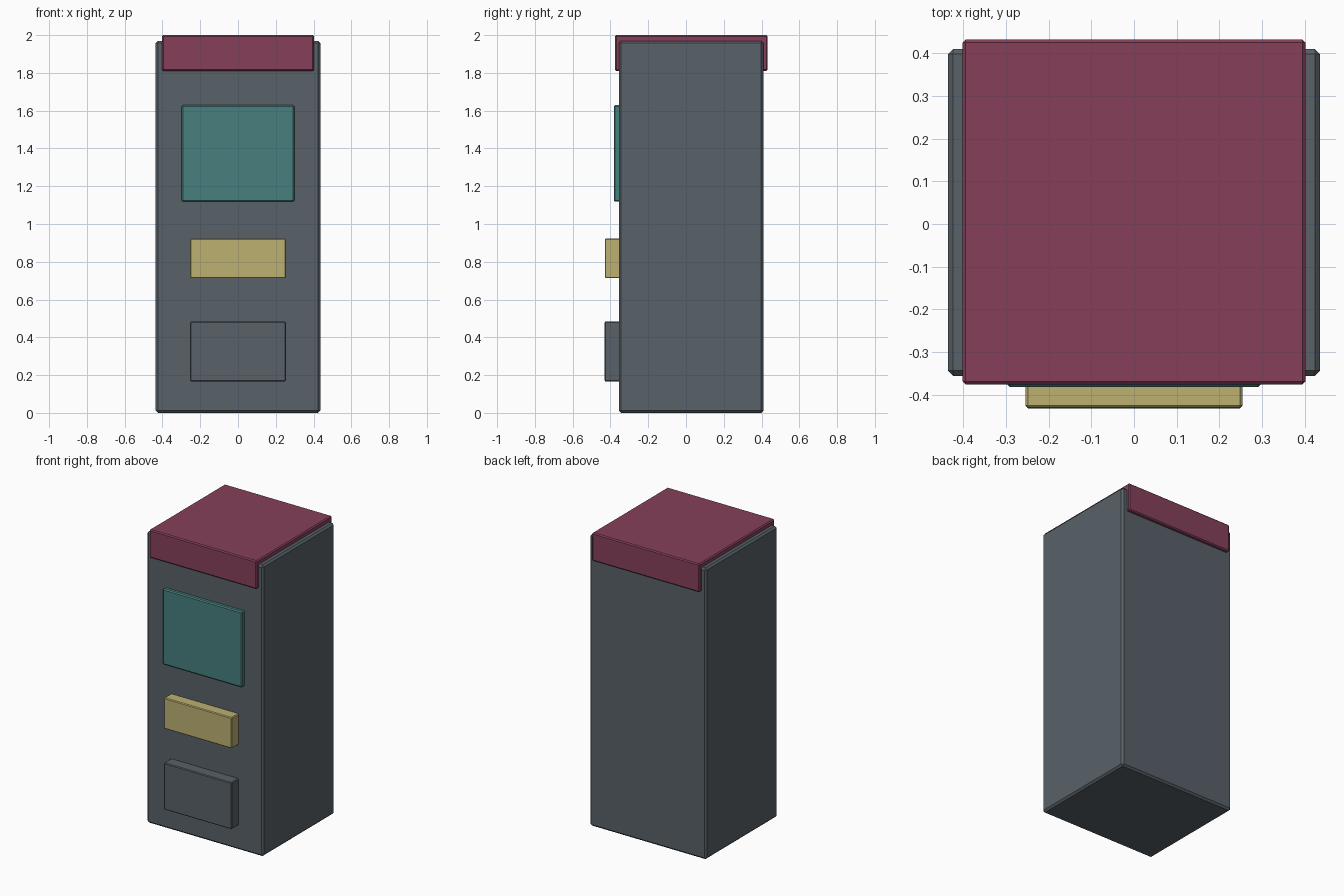
import bpy, bmesh
from mathutils import Vector

if "Cube" in bpy.data.objects:
    bpy.data.objects.remove(bpy.data.objects["Cube"])


def material(name, rgb):
    # 0-255 display colour to linear diffuse colour
    lin = [((c / 255 + 0.055) / 1.055) ** 2.4 for c in rgb]
    m = bpy.data.materials.new(name)
    m.diffuse_color = (*lin, 1.0)
    m.use_nodes = True
    m.node_tree.nodes["Principled BSDF"].inputs["Base Color"].default_value = m.diffuse_color
    return m


def box(name, lo, hi, bevel, mat):
    # Chamfered box between two opposite corners
    lo, hi = Vector(lo), Vector(hi)
    bm = bmesh.new()
    bmesh.ops.create_cube(bm, size=1)
    bmesh.ops.scale(bm, vec=hi - lo, verts=bm.verts)
    bmesh.ops.translate(bm, vec=(lo + hi) / 2, verts=bm.verts)
    bmesh.ops.bevel(bm, geom=bm.edges[:], offset=bevel, segments=1,
                    profile=0.5, affect='EDGES')
    me = bpy.data.meshes.new(name)
    bm.to_mesh(me)
    bm.free()
    me.materials.append(mat)
    ob = bpy.data.objects.new(name, me)
    bpy.context.collection.objects.link(ob)
    return ob


slate = material("slate_grey", (88, 97, 104))
maroon = material("maroon", (134, 64, 90))
teal = material("teal", (70, 128, 126))
yellow = material("sand_yellow", (189, 177, 113))

# Main cabinet and overhanging header
box("cabinet", (-0.436, -0.356, 0), (0.436, 0.41, 1.97), 0.012, slate)
box("header", (-0.402, -0.376, 1.81), (0.402, 0.432, 2.0), 0.007, maroon)

# Front panels, set slightly into the cabinet face
box("screen", (-0.298, -0.382, 1.118), (0.298, -0.335, 1.63), 0.007, teal)
box("control_panel", (-0.254, -0.43, 0.713), (0.254, -0.335, 0.922), 0.005, yellow)
box("lower_door", (-0.254, -0.432, 0.167), (0.254, -0.335, 0.483), 0.005, slate)
